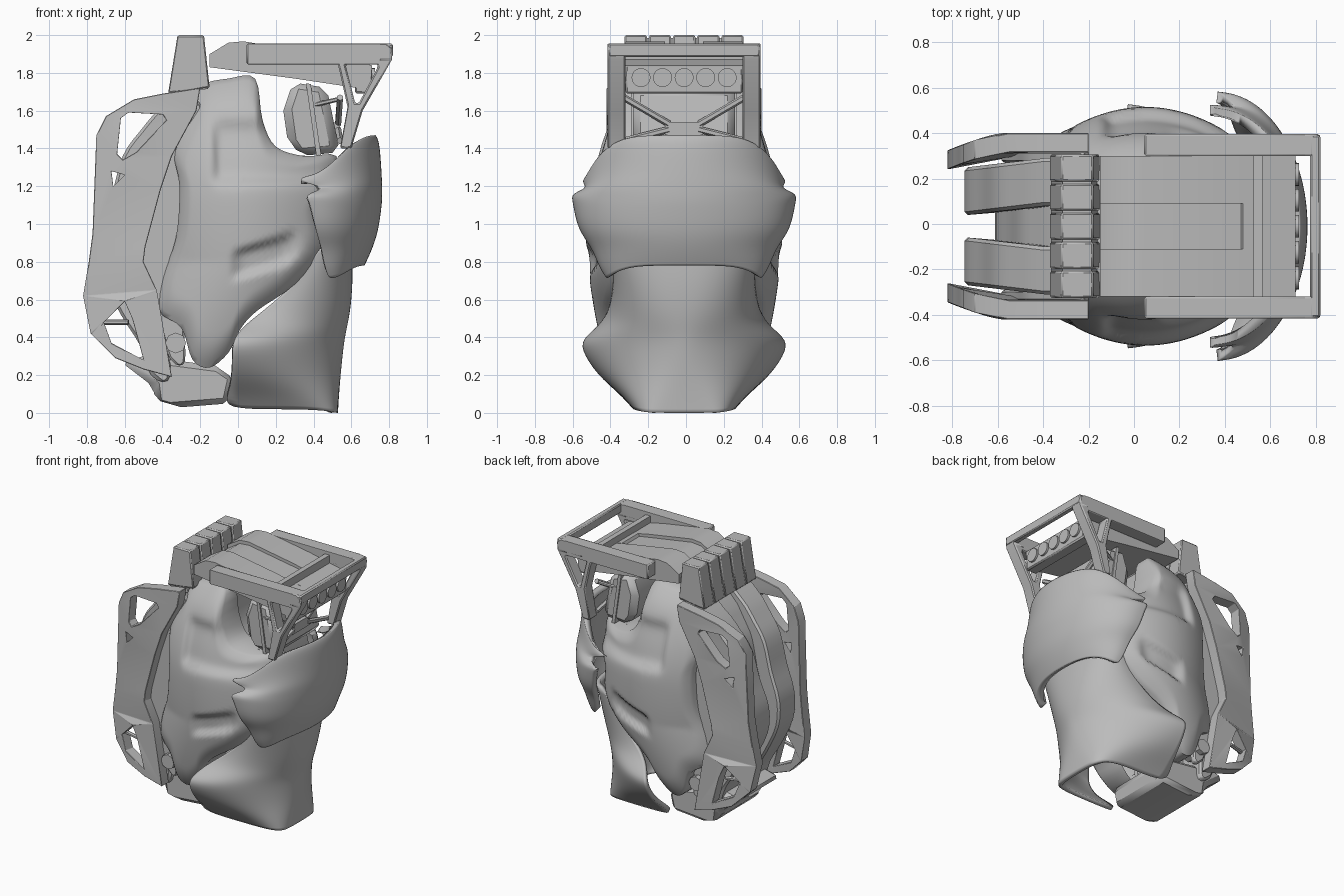
import bpy, bmesh
from math import sin, cos, pi, radians, exp, copysign
from mathutils import Vector

cube = bpy.data.objects.get("Cube")
if cube:
    bpy.data.objects.remove(cube)

grey = bpy.data.materials.new("plain grey")
grey.use_nodes = True
grey.diffuse_color = (0.5, 0.5, 0.5, 1)
grey.node_tree.nodes["Principled BSDF"].inputs["Base Color"].default_value = (0.5, 0.5, 0.5, 1)


def finish(name, mesh, mirror=False, bevel=0, recalc=True, angle=30):
    """Link a mesh as a finished part, mirrored left to right on request."""
    bm = bmesh.new()
    bm.from_mesh(mesh)
    bmesh.ops.remove_doubles(bm, verts=bm.verts, dist=1e-5)
    if recalc:
        bmesh.ops.recalc_face_normals(bm, faces=bm.faces)
    bm.to_mesh(mesh)
    bm.free()
    mesh.materials.clear()
    mesh.materials.append(grey)
    obj = bpy.data.objects.new(name, mesh)
    bpy.context.collection.objects.link(obj)
    obj.location.y = -0.01
    bpy.ops.object.select_all(action='DESELECT')
    obj.select_set(True)
    bpy.context.view_layer.objects.active = obj
    bpy.ops.object.shade_smooth_by_angle(angle=radians(angle))
    if bevel:
        mod = obj.modifiers.new("bevel", 'BEVEL')
        mod.width, mod.segments, mod.limit_method = bevel, 1, 'ANGLE'
    if mirror:
        mod = obj.modifiers.new("mirror", 'MIRROR')
        mod.use_axis = (False, True, False)
    return obj


def slab(name, loops, y0, y1, bend=None, **kw):
    """Side outline, with optional holes, extruded across y."""
    cu = bpy.data.curves.new(name, 'CURVE')
    cu.dimensions, cu.fill_mode = '2D', 'BOTH'
    cu.extrude = (y1 - y0) / 2
    for loop in loops:
        sp = cu.splines.new('POLY')
        sp.points.add(len(loop) - 1)
        for p, (x, z) in zip(sp.points, loop):
            p.co = (x, z, 0, 1)
        sp.use_cyclic_u = True
    tmp = bpy.data.objects.new(name + " outline", cu)
    bpy.context.collection.objects.link(tmp)
    deps = bpy.context.evaluated_depsgraph_get()
    mesh = bpy.data.meshes.new_from_object(tmp.evaluated_get(deps))
    bpy.data.objects.remove(tmp)
    for v in mesh.vertices:
        x, z, y = v.co
        y += (y0 + y1) / 2
        v.co = (x, y + (bend(x) if bend else 0), z)
    return finish(name, mesh, **kw)


def box(name, x, y, z, **kw):
    return slab(name, [[(x[0], z[0]), (x[1], z[0]), (x[1], z[1]), (x[0], z[1])]], *y, **kw)


def rod(name, p, q, r, sides=6, **kw):
    p, q = Vector(p), Vector(q)
    bm = bmesh.new()
    bmesh.ops.create_cone(bm, cap_ends=True, segments=sides, radius1=r, radius2=r, depth=(q - p).length)
    rot = (q - p).to_track_quat('Z', 'Y')
    for v in bm.verts:
        v.co = rot @ v.co + (p + q) / 2
    mesh = bpy.data.meshes.new(name)
    bm.to_mesh(mesh)
    bm.free()
    return finish(name, mesh, **kw)


def smooth_loop(pts, steps=3):
    """Closed rounded curve through the given points."""
    out, n = [], len(pts)
    for i in range(n):
        a, b, c, d = (Vector(pts[(i + k) % n]) for k in (-1, 0, 1, 2))
        for s in range(steps):
            t = s / steps
            out.append(0.5 * (2 * b + (c - a) * t + (2 * a - 5 * b + 4 * c - d) * t * t
                              + (3 * b - a - 3 * c + d) * t ** 3))
    return out


def wrap_plate(name, rows, thick, cols=20):
    """Curved armour plate; rows hold middle z, side z, half width, front x, side x
    and roundness, where low values are boxy."""
    verts, faces = [], []
    for zc, zs, w, xf, xs, power in rows:
        for j in range(cols + 1):
            a = (j / cols - 0.5) * pi
            t = copysign(abs(sin(a)) ** power, a)
            verts.append((xs + (xf - xs) * max(cos(a), 0) ** power, w * t, zc + (zs - zc) * abs(t) ** 5))
    m = cols + 1
    for i in range(len(rows) - 1):
        for j in range(cols):
            k = i * m + j
            faces.append((k, k + m, k + m + 1, k + 1))
    mesh = bpy.data.meshes.new(name)
    mesh.from_pydata(verts, [], faces)
    obj = finish(name, mesh, recalc=False, angle=60)
    obj.modifiers.new("round", 'SUBSURF').levels = 2
    mod = obj.modifiers.new("thickness", 'SOLIDIFY')
    mod.thickness, mod.offset = thick, -1


# Chest and belly armour
chest = [(1.47, 1.25, .52, .73, .35), (1.44, 1.24, .53, .75, .33), (1.3, 1.22, .54, .76, .34),
         (1.2, 1.19, .51, .765, .48), (1.13, 1.16, .6, .765, .35), (1.08, 1.12, .59, .76, .38),
         (.97, .97, .565, .745, .41), (.89, .88, .49, .72, .44), (.82, .77, .45, .69, .46),
         (.78, .71, .41, .67, .48)]
wrap_plate("chest_plate", [row + (1,) for row in chest], 0.05)
belly = [(.9, .9, .38, .6, .45, .85), (.72, .7, .37, .61, .32, .85), (.57, .56, .39, .6, .16, .9),
         (.48, .47, .44, .585, .04, 1), (.41, .4, .53, .57, -.02, 1.15), (.34, .34, .55, .56, -.03, 1.2),
         (.2, .2, .46, .545, -.03, 1), (.08, .1, .34, .535, -.05, .6), (0, .02, .27, .53, -.08, .35)]
wrap_plate("belly_plate", belly, 0.03)

# Domed side shells with a shoulder recess and a scoop pressed in
shell = smooth_loop([(-.2, 1.73), (-.05, 1.77), (.09, 1.77), (.13, 1.55), (.2, 1.41), (.35, 1.36),
                     (.52, 1.36), (.5, 1.2), (.44, 1.08), (.45, .88), (.3, .68), (.1, .54), (.01, .44),
                     (-.05, .32), (-.15, .24), (-.24, .28), (-.3, .45), (-.42, .54), (-.41, .7),
                     (-.33, .92), (-.31, 1.2), (-.34, 1.4), (-.25, 1.6)], 4)
centre, rings, n = Vector((0, 1.05)), 26, len(shell)


def step(d, soft):
    return 1 / (1 + exp(-max(-30, min(30, d / soft))))


def bulge(p, r):
    x, z = p
    middle = .05 - .4 * max(0, .8 - z)
    crown = .525 - (.5 if z > 1.1 else .16) * (z - 1.1) ** 2 - .85 * (x - middle) ** 2
    recess = .05 * step(z - 1.23, .015) * step(x + .12, .012) * step(1.53 - z, .02)
    scoop = .045 * exp(-((x - .14) / .16) ** 6 - ((z - .83 - .3 * (x - .14)) / .07) ** 6)
    return crown - recess - scoop - .04 * max(0, (r - .8) / .2) ** 2


verts, faces = [(centre.x, bulge(centre, 0), centre.y)], []
for i in range(1, rings + 1):
    for p in shell:
        q = centre.lerp(p, i / rings)
        verts.append((q.x, bulge(q, i / rings), q.y))
verts += [(p.x, 0.16, p.y) for p in shell]
for j in range(n):
    k = (j + 1) % n
    faces.append((0, 1 + j, 1 + k))
    for i in range(rings):
        a = 1 + i * n
        faces.append((a + j, a + n + j, a + n + k, a + k))
side = bpy.data.meshes.new("side_shell")
side.from_pydata(verts, [], faces)
finish("side_shell", side, mirror=True, angle=50)

# Core body and pelvis
slab("core_body", [smooth_loop([(-.3, 1.66), (.06, 1.74), (.1, 1.55), (.18, 1.38), (.42, 1.32), (.42, .9),
                                (.15, .62), (-.1, .45), (-.38, .55), (-.35, .9), (-.33, 1.3)])], -.24, .24)
slab("pelvis", [[(-.62, .27), (-.45, .14), (-.44, .07), (-.3, .03), (-.05, .05), (-.02, .18), (-.12, .25),
                 (-.5, .3)]], -.26, .26, bevel=.03)
rod("hip_knob", (-.33, .2, .37), (-.33, .37, .37), .055, 8, mirror=True)

# Back pack lobes with a recessed spine
pack = [(-.25, 1.66), (-.4, 1.62), (-.52, 1.49), (-.61, 1.36), (-.67, 1.15), (-.74, .95), (-.73, .75),
        (-.62, .52), (-.52, .36), (-.46, .2), (-.36, .18), (-.36, .45), (-.25, .9)]


def lean(x):
    return .12 * min(0, x + .4)


slab("pack_lobe", [smooth_loop(pack)], .09, .3, bend=lean, mirror=True, bevel=.015)
slab("pack_spine", [[(x * .82, z) for x, z in smooth_loop(pack)]], -.1, .1)
slab("pack_rib", [[(x * .78, .1 + z * .92) for x, z in smooth_loop(pack)]], .28, .33, mirror=True, bevel=.01)

# Outer side rails with cut-outs
rail = [(-.2, 1.72), (-.4, 1.69), (-.55, 1.66), (-.7, 1.57), (-.75, 1.47), (-.77, .95), (-.79, .8),
        (-.82, .62), (-.78, .42), (-.65, .29), (-.5, .23), (-.35, .19), (-.43, .65), (-.5, .8),
        (-.49, .88), (-.41, 1.18), (-.35, 1.36), (-.22, 1.6)]
top_hole = [(-.64, 1.37), (-.62, 1.56), (-.58, 1.59), (-.4, 1.58), (-.38, 1.55), (-.54, 1.38), (-.61, 1.34)]
mid_hole = [(-.67, 1.28), (-.6, 1.26), (-.66, 1.2)]
low_hole = [(-.71, .48), (-.6, .59), (-.56, .5), (-.5, .28), (-.67, .37)]
slab("side_rail", [rail, top_hole, mid_hole, low_hole], .325, .41,
     bend=lambda x: -.075 * max(0, (-.58 - x) / .24) ** 1.3, mirror=True, bevel=.008)
rod("rail_peg", (-.72, .32, .48), (-.58, .36, .48), .014, mirror=True)

# Row of blocks across the shoulders
for i in range(5):
    y = -.32 + i * .128
    slab("shoulder_block", [[(-.37, 1.69), (-.15, 1.72), (-.18, 2), (-.32, 2)]], y + .005, y + .123, bevel=.008)
slab("block_base", [[(-.365, 1.69), (-.16, 1.715), (-.187, 1.985), (-.314, 1.985)]], -.31, .31)

# Roof with a sunken middle channel
under = [(.71, 1.84), (.7, 1.71), (.3, 1.77), (-.15, 1.83)]
slab("roof_side", [[(-.15, 1.9), (-.05, 1.96), (.03, 1.967), (.4, 1.905)] + under], .1, .31, mirror=True)
slab("roof_channel", [[(-.15, 1.87), (-.05, 1.935), (.03, 1.942), (.47, 1.87), (.48, 1.89)] + under], -.1, .1)

# Roll cage
box("roof_rail", (.045, .76), (.31, .405), (1.845, 1.955), mirror=True, bevel=.008)
truss = [(.5, 1.955), (.79, 1.955), (.82, 1.93), (.815, 1.87), (.66, 1.6), (.6, 1.4), (.54, 1.4),
         (.58, 1.62), (.54, 1.8)]
slab("cage_truss", [truss, [(.57, 1.84), (.6, 1.87), (.73, 1.87), (.74, 1.83), (.64, 1.64), (.62, 1.64)]],
     .31, .405, mirror=True, bevel=.008)
box("front_crossbar", (.775, .82), (-.4, .4), (1.885, 1.955), bevel=.008)
box("rear_crossbar", (.525, .565), (-.32, .32), (1.86, 1.93))

# Lamp bar
box("lamp_housing", (.62, .71), (-.31, .31), (1.69, 1.84), bevel=.01)
for i in range(5):
    y = (i - 2) * .114
    rod("lamp", (.7, y, 1.775), (.725, y, 1.775), .05, 20)

# Leaning cabin below the roof, with handles and a cross brace
slab("cabin", [[(.29, 1.75), (.47, 1.72), (.54, 1.38), (.33, 1.36), (.26, 1.46), (.24, 1.6)]], -.27, .27, bevel=.04)
slab("cabin_band", [[(.36, 1.745), (.385, 1.741), (.44, 1.365), (.415, 1.36)]], -.28, .28)
rod("drum_handle", (.36, .24, 1.62), (.53, .31, 1.66), .012, mirror=True)
rod("brace_upper", (.54, .32, 1.67), (.53, .08, 1.53), .018, mirror=True)
rod("brace_lower", (.53, .08, 1.5), (.54, .32, 1.44), .018, mirror=True)
box("brace_plate", (.51, .54), (-.1, .1), (1.47, 1.54))
